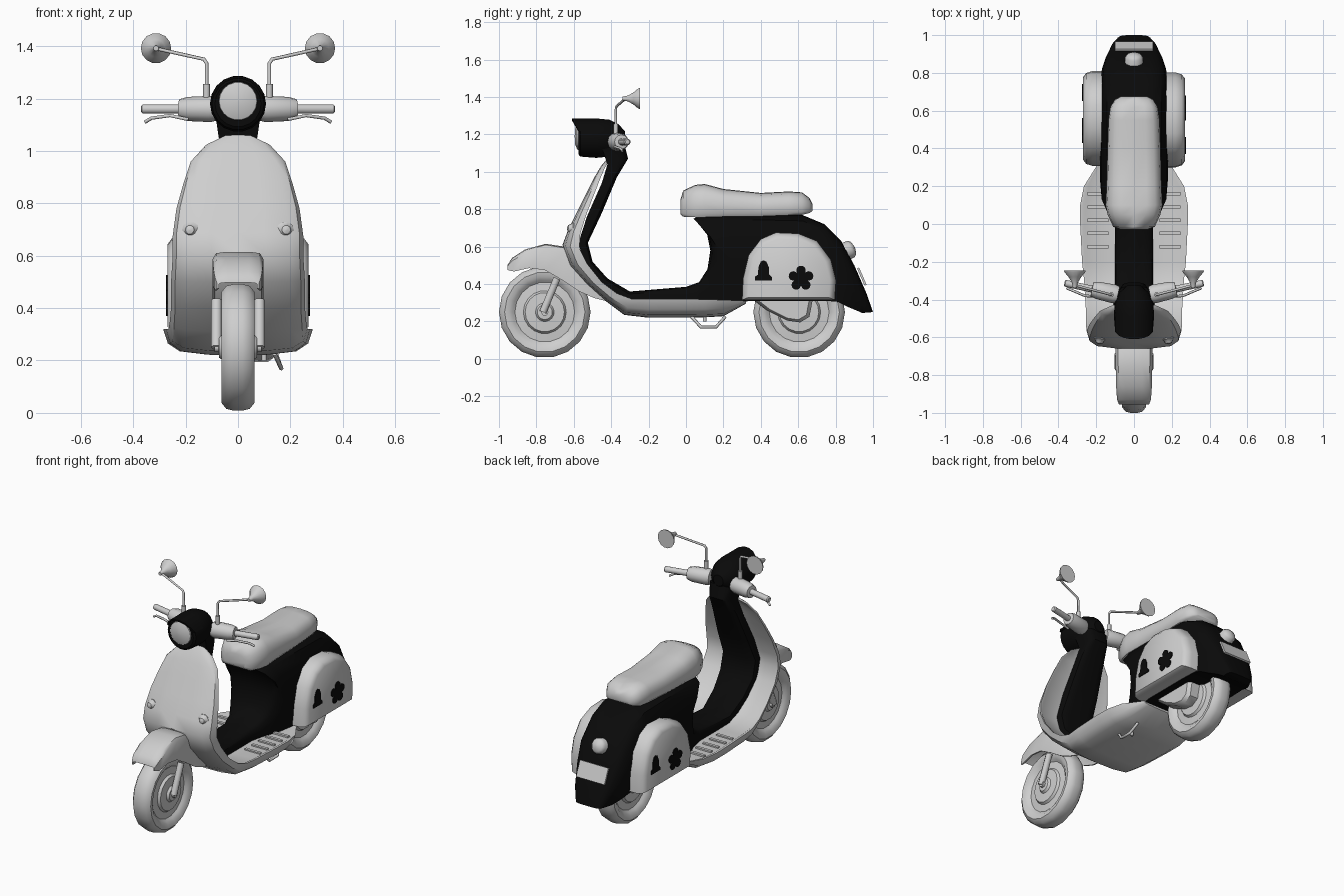
import bpy, bmesh, math
from mathutils import Vector

cube = bpy.data.objects.get("Cube")
if cube:
    bpy.data.objects.remove(cube, do_unlink=True)


def material(name, value):
    m = bpy.data.materials.new(name)
    m.use_nodes = True
    col = (value, value, value, 1)
    m.diffuse_color = col
    m.node_tree.nodes["Principled BSDF"].inputs["Base Color"].default_value = col
    return m


GREY = material("light grey", 0.62)
BLACK = material("black", 0.003)


def finish(ob, mat, mirror):
    ob.data.materials.append(mat)
    bpy.context.collection.objects.link(ob)
    if mirror:
        ob.modifiers.new("mirror", "MIRROR").use_mirror_merge = False
    return ob


def loft(name, rings, mat, mirror=False, angle=40):
    """Closed rings of equal length, bridged and capped."""
    bm = bmesh.new()
    vs = [[bm.verts.new(p) for p in ring] for ring in rings]
    n = len(vs[0])
    for a, b in zip(vs, vs[1:]):
        for i in range(n):
            j = (i + 1) % n
            bm.faces.new((a[i], a[j], b[j], b[i]))
    bm.faces.new(vs[0])
    bm.faces.new(vs[-1])
    bmesh.ops.recalc_face_normals(bm, faces=bm.faces)
    me = bpy.data.meshes.new(name)
    bm.to_mesh(me)
    bm.free()
    ob = finish(bpy.data.objects.new(name, me), mat, mirror)
    bpy.ops.object.select_all(action="DESELECT")
    ob.select_set(True)
    bpy.context.view_layer.objects.active = ob
    bpy.ops.object.shade_smooth_by_angle(angle=math.radians(angle))
    return ob


def sections(stations, half):
    """Rings between an outer and an inner side-view point, from half a profile."""
    prof = half + [(-x, t) for x, t in reversed(half)]
    return [[(w * x, y1 + (y2 - y1) * t, z1 + (z2 - z1) * t) for x, t in prof]
            for y1, z1, y2, z2, w in stations]


def lathe(name, prof, centre, axis, mat, n=16, mirror=False):
    q = Vector(axis).to_track_quat("Z", "Y")
    rings = [[Vector(centre) + q @ Vector((r * math.cos(k * math.tau / n),
                                           r * math.sin(k * math.tau / n), a))
              for k in range(n)] for a, r in prof]
    return loft(name, rings, mat, mirror)


def tube(name, pts, r, mat, mirror=False):
    cu = bpy.data.curves.new(name, "CURVE")
    cu.dimensions = "3D"
    cu.bevel_depth, cu.bevel_resolution, cu.use_fill_caps = r, 1, True
    sp = cu.splines.new("POLY")
    sp.points.add(len(pts) - 1)
    for p, co in zip(sp.points, pts):
        p.co = (*co, 1)
    return finish(bpy.data.objects.new(name, cu), mat, mirror)


def box(name, centre, size, mat, tilt=0, mirror=False):
    sx, sy, sz = (s / 2 for s in size)
    c, s = math.cos(tilt), math.sin(tilt)
    cx, cy, cz = centre
    rings = [[(cx + x, cy + y * c - z * s, cz + y * s + z * c)
              for y, z in ((-sy, -sz), (sy, -sz), (sy, sz), (-sy, sz))] for x in (-sx, sx)]
    return loft(name, rings, mat, mirror)


# Wheels: tyre, rim and hub in one turned profile
half_wheel = [(.075, .005), (.072, .04), (.058, .05), (.055, .105), (.04, .115), (.036, .16),
              (.046, .172), (.059, .19), (.063, .215), (.045, .238), (.018, .245)]
wheel = half_wheel + [(-a, r) for a, r in reversed(half_wheel)]
lathe("front_wheel", wheel, (0, -.755, .25), (1, 0, 0), GREY, 18)
lathe("rear_wheel", wheel, (0, .605, .25), (1, 0, 0), GREY, 18)

# Front mudguard and fork
loft("front_mudguard", sections([
    (-.955, .50, -.955, .475, .08), (-.93, .54, -.92, .467, .09), (-.86, .585, -.84, .485, .095),
    (-.75, .615, -.755, .475, .097), (-.65, .60, -.66, .42, .097), (-.55, .54, -.57, .36, .095),
    (-.47, .44, -.49, .325, .09), (-.42, .34, -.43, .31, .08)],
    [(0, .1), (.45, .1), (.82, .16), (.9, .3), (.9, 1), (1, 1), (1, .2), (.86, .04), (.45, 0)]), GREY)
tube("fork_arm", [(.082, -.765, .25), (.082, -.69, .43)], .022, GREY, True)
tube("front_axle", [(-.09, -.755, .25), (.09, -.755, .25)], .02, GREY)

# Leg shield running into the floor pan
loft("leg_shield_and_floor", sections([
    (-.43, 1.06, -.415, 1.05, .06), (-.455, 1.03, -.435, 1.02, .125), (-.49, .97, -.46, .96, .18),
    (-.53, .89, -.495, .87, .21), (-.58, .79, -.53, .78, .235), (-.63, .69, -.565, .67, .25),
    (-.66, .61, -.57, .59, .25), (-.62, .50, -.53, .51, .255), (-.53, .40, -.45, .41, .255),
    (-.43, .31, -.37, .35, .26), (-.33, .235, -.29, .32, .265), (-.2, .22, -.2, .32, .275),
    (0, .22, 0, .32, .285), (.1, .222, .1, .318, .285), (.2, .228, .2, .315, .265),
    (.32, .295, .32, .31, .19)],
    [(0, 0), (.4, .02), (.78, .15), (.94, .45), (1, 1), (.95, 1), (.9, .9), (.4, .9)]), GREY)
for i in range(5):
    box("floor_rib", (.19, -.12 + .07 * i, .311), (.11, .018, .014), GREY, mirror=True)
lathe("indicator", [(0, .034), (.02, .034), (.026, .024), (.042, .017), (.047, .003)],
      (.178, -.59, .695), (.15, -1, .1), GREY, 10, True)

# Black column, tunnel, seat base and tail in one sweep
loft("body", sections([
    (-.33, 1.15, -.45, 1.13, .085), (-.31, 1.07, -.42, 1.04, .072), (-.37, .97, -.45, .94, .09),
    (-.45, .78, -.53, .76, .11), (-.525, .62, -.575, .62, .12), (-.50, .52, -.54, .49, .12),
    (-.42, .43, -.46, .40, .11), (-.30, .36, -.33, .30, .1), (0, .385, 0, .30, .1),
    (.07, .41, .1, .30, .12), (.115, .48, .18, .30, .15), (.13, .58, .28, .305, .17),
    (.11, .68, .36, .31, .18), (.04, .75, .45, .31, .18), (.1, .775, .5, .31, .18),
    (.4, .775, .58, .31, .18), (.62, .77, .66, .31, .18), (.74, .72, .75, .31, .177),
    (.83, .63, .81, .305, .17), (.90, .50, .86, .28, .15), (.965, .35, .92, .255, .12),
    (1.0, .25, .94, .245, .09)],
    [(0, 0), (.5, .01), (.8, .07), (.95, .22), (1, .5), (1, 1)]), BLACK)

# Seat
loft("seat", sections([
    (y, zt, y, zb, w) for y, zt, zb, w in (
        (-.03, .85, .775, .07), (-.015, .9, .76, .11), (.05, .93, .757, .14), (.1, .935, .757, .15),
        (.2, .908, .76, .145), (.4, .887, .762, .14), (.55, .895, .768, .135),
        (.62, .89, .77, .125), (.66, .86, .78, .1), (.675, .83, .79, .07))],
    [(0, 0), (.45, .02), (.75, .1), (.94, .3), (1, .6), (.97, .88), (.88, 1)]), GREY, angle=50)

# Side cowls with painted shapes, turned half round from side to side
cowl = [(.3, .315), (.305, .43), (.335, .555), (.4, .64), (.48, .675), (.6, .67), (.7, .63),
        (.775, .53), (.802, .42), (.795, .315)]
bell = [(.37, .42), (.37, .44), (.385, .45), (.387, .49), (.4, .52), (.415, .527), (.43, .52),
        (.443, .49), (.445, .45), (.46, .435), (.46, .42)]
flower = []
for k in range(40):
    a = k * math.tau / 40
    r = .038 + .03 * abs(math.cos(2.5 * (a - math.pi / 2))) ** .6
    flower.append((.615 + r * math.cos(a), .43 + r * math.sin(a)))


def side_shape(name, pts, steps, side, mat):
    rings = [[(side * x, .555 + side * (y - .555) if f == 1 else .555 + side * (y - .555) * f,
               .42 + (z - .42) * f) for y, z in pts] for x, f in steps]
    loft(name, rings, mat)


for side, word in ((1, "left"), (-1, "right")):
    side_shape(word + "_cowl", cowl, [(.13, 1), (.22, 1), (.253, .96), (.27, .87)], side, GREY)
    side_shape(word + "_bell_mark", bell, [(.267, 1), (.275, 1)], side, BLACK)
    side_shape(word + "_flower_mark", flower, [(.267, 1), (.275, 1)], side, BLACK)

# Engine arm beside the rear wheel
engine = [(.34, .33), (.43, .26), (.54, .205), (.61, .195), (.66, .225), (.68, .33)]
loft("engine_case", [[(x, .55 + (y - .55) * f, .29 + (z - .29) * f) for y, z in engine]
                     for x, f in ((.05, 1), (.115, 1), (.135, .85))], GREY)

# Headlamp, visor and lens
lathe("headlamp_shell", [(-.575, .088), (-.565, .1), (-.48, .107), (-.41, .1), (-.36, .075),
                         (-.325, .035)], (0, 0, 1.18), (0, 1, 0), BLACK, 18)
arc = [math.radians(d) for d in range(-70, 71, 20)]


def visor_ring(y, lean):
    out = [(r * math.sin(a), y + lean * a * a, 1.18 + r * math.cos(a))
           for r, order in ((.106, arc), (.096, arc[::-1])) for a in order]
    return out


loft("headlamp_visor", [visor_ring(-.48, 0), visor_ring(-.61, .025)], BLACK)
lathe("headlamp_lens", [(0, .075), (.015, .072), (.025, .045), (.028, .005)],
      (0, -.567, 1.19), (0, -1, 0), GREY, 18)

# Handlebars, levers and mirrors
lathe("handlebar", [(0, .045), (.02, .05), (.11, .046), (.14, .038), (.142, .018), (.285, .018),
                    (.29, .012)], (.085, -.375, 1.16), (1, .22, 0), GREY, 12, True)
tube("brake_lever", [(.19, -.385, 1.12), (.26, -.38, 1.135), (.33, -.35, 1.125),
                     (.355, -.34, 1.11)], .007, GREY, True)
tube("mirror_socket", [(.12, -.375, 1.19), (.12, -.375, 1.255)], .014, GREY, True)
tube("mirror_stem", [(.12, -.375, 1.2), (.12, -.375, 1.335), (.13, -.372, 1.35),
                     (.31, -.325, 1.39)], .007, GREY, True)
lathe("mirror", [(-.34, .01), (-.31, .016), (-.28, .034), (-.255, .055), (-.245, .058)],
      (.313, 0, 1.392), (0, 1, 0), GREY, 14, True)

# Tail lamp, number plate and side stand
lathe("tail_lamp", [(-.03, .05), (.03, .048), (.045, .035), (.052, .005)],
      (0, .855, .575), (0, .9, .4), GREY, 12)
box("number_plate", (0, .94, .44), (.2, .012, .1), GREY, tilt=.41)
tube("side_stand", [(.14, .03, .225), (.165, .08, .17), (.165, .16, .17), (.145, .21, .225)],
     .009, GREY)
tube("stand_peg", [(.1, .1, .23), (.1, .1, .2)], .01, GREY)
